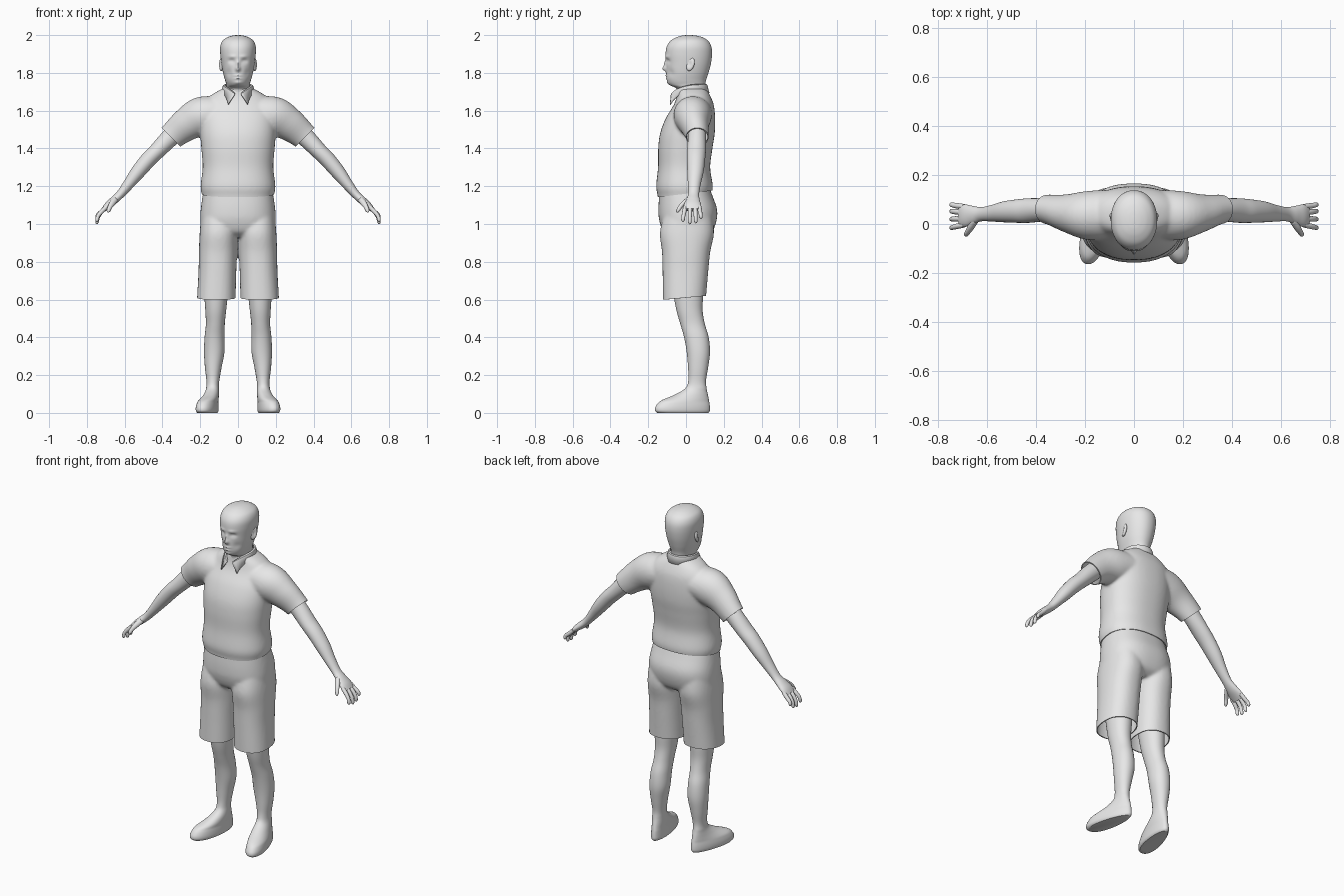
import bpy, bmesh, math
from mathutils import Vector, Matrix

if "Cube" in bpy.data.objects:
    bpy.data.objects.remove(bpy.data.objects["Cube"])

clay = bpy.data.materials.new("plain grey")
clay.diffuse_color = (0.8, 0.8, 0.8, 1)
clay.use_nodes = True
clay.node_tree.nodes["Principled BSDF"].inputs["Base Color"].default_value = clay.diffuse_color


def spline(rows, n):
    """Catmull-Rom through rows of numbers."""
    out = []
    for i in range(len(rows) - 1):
        a, b, c, d = (rows[max(i - 1, 0)], rows[i], rows[i + 1],
                      rows[min(i + 2, len(rows) - 1)])
        for k in range(n):
            t = k / n
            out.append([0.5 * (2 * q + (r - p) * t + (2 * p - 5 * q + 4 * r - s) * t * t
                               + (3 * q - p - 3 * r + s) * t ** 3)
                        for p, q, r, s in zip(a, b, c, d)])
    return out + [list(rows[-1])]


def skin(bm, rings):
    """Bridge rings of points and cap both ends."""
    vs = [[bm.verts.new(p) for p in ring] for ring in rings]
    n = len(vs[0])
    for a, b in zip(vs, vs[1:]):
        for i in range(n):
            j = (i + 1) % n
            bm.faces.new((a[i], a[j], b[j], b[i]))
    bm.faces.new(vs[0])
    bm.faces.new(vs[-1])


def oval(a, power):
    c, s = math.cos(a), math.sin(a)
    e = 2 / power
    return math.copysign(abs(c) ** e, c), math.copysign(abs(s) ** e, s)


def stack(bm, rows, side=1, power=2.0, seg=40, n=5, shear=None):
    """Loft of level rings: z, centre x, half width, front y, back y."""
    rings = []
    for z, cx, rx, yf, yb in spline(rows, n):
        ring = []
        for i in range(seg):
            u, v = oval(math.tau * i / seg, power)
            x, y = cx + rx * u, (yf + yb) / 2 + (yb - yf) / 2 * v
            if shear:
                x = shear(x, y, z, cx, v)
            ring.append((side * x, y, z))
        rings.append(ring)
    skin(bm, rings)


def limb(bm, rows, side=1, seg=24, n=5):
    """Loft along a path: x, y, z, thickness radius, depth radius."""
    pts = spline(rows, n)
    rings = []
    for k, (x, y, z, r, d) in enumerate(pts):
        p, q = pts[max(k - 1, 0)], pts[min(k + 1, len(pts) - 1)]
        t = Vector((q[0] - p[0], 0, q[2] - p[2])).normalized()
        rings.append([(side * (x + t.z * r * u), y + d * v, z - t.x * r * u)
                      for u, v in (oval(math.tau * i / seg, 2) for i in range(seg))])
    skin(bm, rings)


def finish(bm, name, angle=40):
    bmesh.ops.recalc_face_normals(bm, faces=bm.faces[:])
    me = bpy.data.meshes.new(name)
    bm.to_mesh(me)
    bm.free()
    me.materials.append(clay)
    ob = bpy.data.objects.new(name, me)
    bpy.context.collection.objects.link(ob)
    bpy.ops.object.select_all(action='DESELECT')
    ob.select_set(True)
    bpy.context.view_layer.objects.active = ob
    bpy.ops.object.shade_smooth_by_angle(angle=math.radians(angle))
    return ob


def cloth(ob, cuts):
    """Fuse overlapping lofts, soften them, then trim open hems."""
    m = ob.modifiers.new("fuse", 'REMESH')
    m.mode, m.voxel_size, m.use_smooth_shade = 'VOXEL', 0.008, True
    m = ob.modifiers.new("soften", 'SMOOTH')
    m.factor, m.iterations = 0.5, 8
    bpy.ops.object.convert(target='MESH')
    bm = bmesh.new()
    bm.from_mesh(ob.data)
    for co, no, keep in cuts:
        fs = [f for f in bm.faces if keep(f.calc_center_median())]
        geom = set(fs) | {e for f in fs for e in f.edges} | {v for f in fs for v in f.verts}
        bmesh.ops.bisect_plane(bm, geom=list(geom), plane_co=co, plane_no=no, clear_outer=True)
    # narrow turned-in lip on each hem
    rim = [e for e in bm.edges if e.is_boundary]
    new = bmesh.ops.extrude_edge_only(bm, edges=rim)["geom"]
    bm.normal_update()
    for v in [g for g in new if isinstance(g, bmesh.types.BMVert)]:
        src = [e.other_vert(v) for e in v.link_edges if not e.is_boundary]
        if src:
            v.co -= src[0].normal * 0.006
    bmesh.ops.recalc_face_normals(bm, faces=bm.faces[:])
    bm.to_mesh(ob.data)
    bm.free()
    bpy.ops.object.shade_smooth_by_angle(angle=math.radians(40))


# shirt: torso and two sleeves
bm = bmesh.new()
stack(bm, [(1.10, 0, .185, -.145, .13), (1.15, 0, .190, -.15, .135), (1.2, 0, .198, -.158, .142),
           (1.3, 0, .187, -.148, .128), (1.4, 0, .194, -.147, .14), (1.48, 0, .2, -.137, .152),
           (1.56, 0, .2, -.107, .154), (1.63, 0, .185, -.065, .147), (1.68, 0, .145, -.048, .128),
           (1.72, 0, .075, -.045, .105)], power=2.3, seg=64)
for s in (1, -1):
    limb(bm, [(.08, .04, 1.59, .085, .10), (.19, .035, 1.57, .104, .10), (.275, .043, 1.525, .088, .078),
              (.355, .06, 1.46, .071, .060), (.43, .06, 1.39, .066, .056)], s, 40)
shirt = finish(bm, "shirt")
cloth(shirt, [((0, 0, 1.16), (0, .12, -1), lambda c: c.z < 1.3),
              ((.355, 0, 1.46), (.7, 0, -.71), lambda c: c.x > .24),
              ((-.355, 0, 1.46), (-.7, 0, -.71), lambda c: c.x < -.24)])

# collar: folded band ending in two points
bm = bmesh.new()
prev = None
for i in range(49):
    t = i / 24 - 1
    a, e = t * math.radians(168), abs(t) ** 4
    flap = max(0, (abs(t) - .72) / .28)
    x, y = math.sin(a), math.cos(a)
    rows = [(.072 * x, .026 + .078 * y - .022 * flap, 1.742 - .05 * e),
            (.080 * x, .026 + .086 * y - .022 * flap, 1.738 - .05 * e),
            (.092 * x + math.copysign(.034, t) * flap ** 2, .026 + .098 * y - .016 * flap,
             1.695 - .012 * e - .05 * flap)]
    cur = [bm.verts.new(p) for p in rows]
    if prev:
        for j in range(2):
            bm.faces.new((prev[j], cur[j], cur[j + 1], prev[j + 1]))
    prev = cur
collar = finish(bm, "collar")
m = collar.modifiers.new("thickness", 'SOLIDIFY')
m.thickness = .006

# shorts: hips and two legs
bm = bmesh.new()
stack(bm, [(1.20, 0, .178, -.138, .122), (1.15, 0, .187, -.142, .14), (1.08, 0, .197, -.146, .164),
           (1.02, 0, .2, -.142, .162), (.96, 0, .195, -.12, .14), (.93, 0, .17, -.08, .10)],
      power=2.4, seg=64)
for s in (1, -1):
    stack(bm, [(1.04, .1, .095, -.12, .14), (.95, .103, .1, -.138, .148), (.85, .106, .101, -.127, .128),
               (.75, .109, .1, -.124, .118), (.6, .115, .102, -.122, .105), (.54, .116, .102, -.12, .1)],
          s, 2.3)
shorts = finish(bm, "shorts")
cloth(shorts, [((0, 0, .61), (0, .09, -1), lambda c: c.z < .8)])


# legs and feet: toes turn outward, forefoot wider than heel
def toe_out(x, y, z, cx, v):
    k = max(0, min(1, (.13 - z) / .07))
    return cx + (x - cx) * (1 - .18 * v * k) + k * .2 * (.05 - y)


for s, side in ((1, "left"), (-1, "right")):
    bm = bmesh.new()
    stack(bm, [(0, .145, .046, -.152, .118), (.012, .145, .052, -.164, .126), (.035, .145, .052, -.16, .126),
               (.065, .143, .047, -.132, .122), (.095, .139, .04, -.062, .116), (.13, .135, .034, -.004, .109),
               (.17, .133, .034, .012, .106), (.24, .131, .044, .011, .117), (.32, .126, .054, .004, .127),
               (.4, .124, .053, -.01, .12), (.47, .12, .05, -.03, .1), (.54, .118, .055, -.05, .088),
               (.62, .116, .062, -.065, .09), (.72, .112, .07, -.08, .09)],
          s, 2.1, 36, 5, toe_out)
    finish(bm, side + "_leg", 50)

    # arm with palm, fingers and thumb
    bm = bmesh.new()
    limb(bm, [(.31, .058, 1.505, .05, .048), (.37, .058, 1.447, .048, .048), (.43, .055, 1.385, .043, .05),
              (.475, .053, 1.34, .042, .048), (.53, .05, 1.275, .038, .043), (.58, .044, 1.21, .029, .034),
              (.625, .04, 1.155, .022, .029), (.66, .036, 1.123, .021, .038), (.69, .034, 1.098, .018, .046),
              (.712, .034, 1.075, .012, .044)], s, 28)
    for y, spread, dz in ((-.004, -.012, .012), (.022, -.002, 0), (.048, .004, .005), (.071, .008, .028)):
        limb(bm, [(.695, y, 1.092, .011, .011), (.722, y + spread * .4, 1.066, .0115, .0115),
                  (.741, y + spread * .8, 1.036 + dz * .5, .010, .010),
                  (.746, y + spread, 1.008 + dz, .009, .009), (.744, y + spread, 1.0 + dz, .003, .003)],
             s, 12, 4)
    limb(bm, [(.645, .02, 1.135, .016, .018), (.664, -.008, 1.112, .016, .017),
              (.678, -.03, 1.09, .012, .013), (.686, -.042, 1.07, .010, .010),
              (.688, -.046, 1.06, .003, .003)], s, 12, 4)
    finish(bm, side + "_arm", 60)

    # ear
    bm = bmesh.new()
    bmesh.ops.create_uvsphere(bm, u_segments=20, v_segments=14, radius=1)
    for v in bm.verts:  # hollow the outer face
        if v.co.x > 0:
            v.co.x *= 1 - .75 * math.exp(-((v.co.y + .15) ** 2 + v.co.z ** 2) / .25)
    bmesh.ops.transform(bm, verts=bm.verts[:], matrix=Matrix.Diagonal((s, 1, 1, 1))
                        @ Matrix.Translation((.088, .024, 1.845))
                        @ Matrix.Rotation(math.radians(-18), 4, 'X')
                        @ Matrix.Rotation(math.radians(-20), 4, 'Z')
                        @ Matrix.Diagonal((.011, .021, .036, 1)))
    finish(bm, side + "_ear", 60)

# head and neck, with features pressed into the face
bm = bmesh.new()
stack(bm, [(1.62, 0, .062, -.04, .095), (1.69, 0, .062, -.045, .098), (1.718, 0, .062, -.052, .1),
           (1.736, 0, .061, -.086, .102), (1.76, 0, .068, -.1, .106), (1.8, 0, .079, -.104, .119),
           (1.85, 0, .088, -.105, .132), (1.9, 0, .094, -.108, .138), (1.94, 0, .094, -.102, .134),
           (1.97, 0, .082, -.082, .117), (1.988, 0, .057, -.052, .088), (1.997, 0, .03, -.022, .056),
           (2.0, 0, .008, .005, .028)], power=2.1, seg=96, n=7)
FEATURES = [(0, 1.822, .012, .013, -.02), (0, 1.847, .009, .018, -.011),      # nose
            (.034, 1.862, .015, .010, .013), (.034, 1.86, .010, .006, -.007),  # eye sockets, eyes
            (.03, 1.886, .02, .007, -.005),                                    # brow
            (0, 1.786, .02, .005, -.006), (0, 1.771, .018, .005, -.006),       # lips
            (0, 1.778, .022, .0025, .004), (0, 1.748, .018, .01, -.005),       # mouth, chin
            (.05, 1.80, .016, .02, .006)]                                      # cheek hollows
for v in bm.verts:
    if v.co.y < 0 and v.co.z > 1.73:
        x, z = abs(v.co.x), v.co.z
        v.co.y += sum(d * math.exp(-((x - fx) / sx) ** 2 - ((z - fz) / sz) ** 2)
                      for fx, fz, sx, sz, d in FEATURES)
finish(bm, "head", 60)
